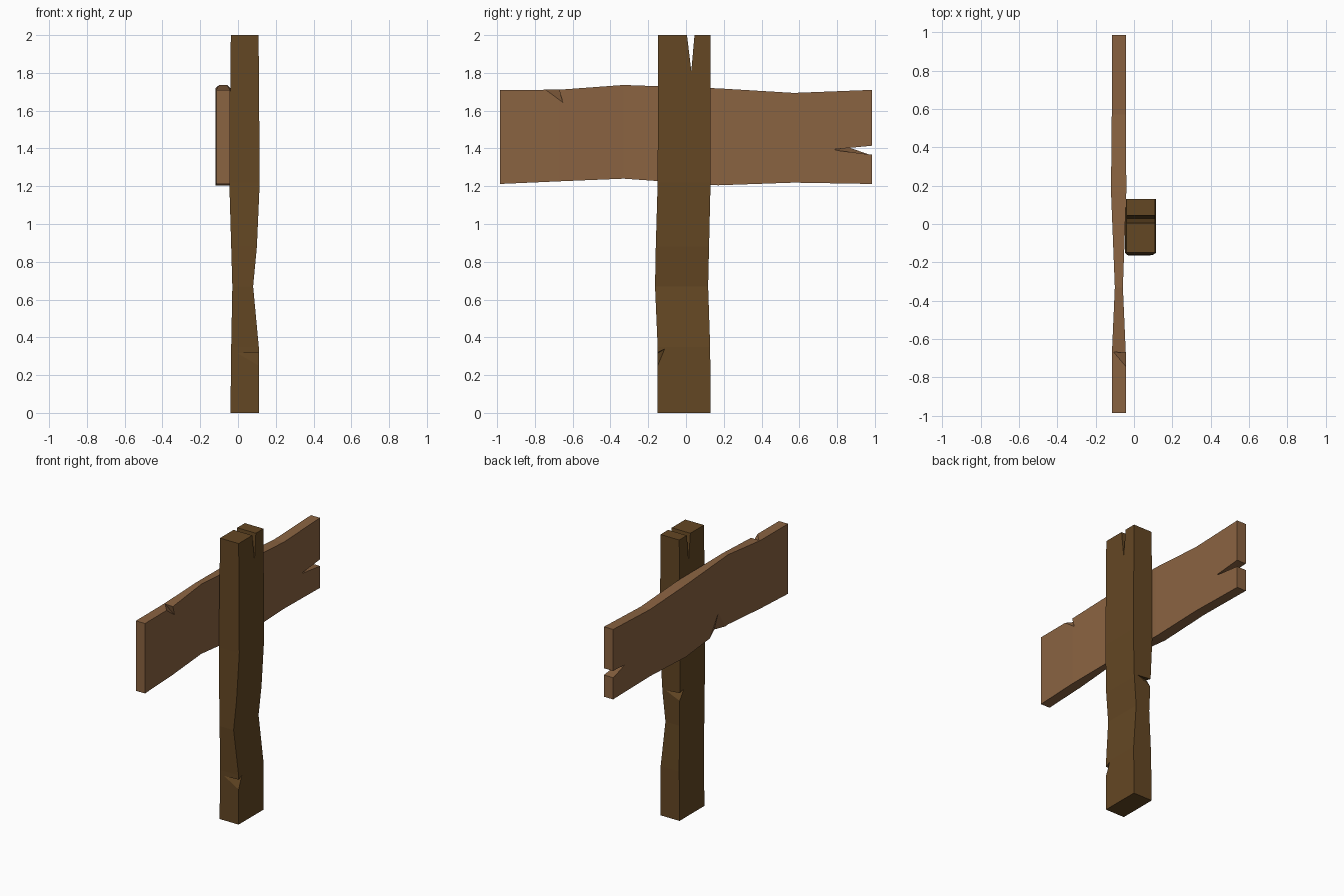
import bpy, bmesh

if "Cube" in bpy.data.objects:
    bpy.data.objects.remove(bpy.data.objects["Cube"])


def material(name, rgb):
    m = bpy.data.materials.new(name)
    m.diffuse_color = (*rgb, 1)
    m.use_nodes = True
    m.node_tree.nodes["Principled BSDF"].inputs["Base Color"].default_value = m.diffuse_color
    return m


def mesh_object(name, bm):
    bmesh.ops.recalc_face_normals(bm, faces=bm.faces)
    me = bpy.data.meshes.new(name)
    bm.to_mesh(me)
    bm.free()
    ob = bpy.data.objects.new(name, me)
    bpy.context.collection.objects.link(ob)
    return ob


def beam(name, rings, mat):
    """Loft four-cornered rings into a closed beam."""
    bm = bmesh.new()
    loops = [[bm.verts.new(p) for p in ring] for ring in rings]
    for a, b in zip(loops, loops[1:]):
        for i in range(4):
            j = (i + 1) % 4
            bm.faces.new((a[i], a[j], b[j], b[i]))
    bm.faces.new(loops[0])
    bm.faces.new(loops[-1])
    ob = mesh_object(name, bm)
    ob.data.materials.append(mat)
    return ob


def chip(ob, points):
    """Cut the convex hull of the points out of a beam."""
    bm = bmesh.new()
    bmesh.ops.convex_hull(bm, input=[bm.verts.new(p) for p in points])
    cutter = mesh_object("chip_cutter", bm)
    cutter.hide_render = True
    cutter.data.materials.append(ob.data.materials[0])
    mod = ob.modifiers.new("chip", 'BOOLEAN')
    mod.operation, mod.solver, mod.object = 'DIFFERENCE', 'EXACT', cutter
    dg = bpy.context.evaluated_depsgraph_get()
    cut = bpy.data.meshes.new_from_object(ob.evaluated_get(dg))
    ob.modifiers.clear()
    ob.data = cut
    bpy.data.objects.remove(cutter)


dark_wood = material("dark_wood", (0.127, 0.063, 0.017))
light_wood = material("light_wood", (0.255, 0.125, 0.053))

# Upright post: z, x range, y range
post_rings = [
    (0.00, -0.040, 0.110, -0.150, 0.130),
    (0.35, -0.036, 0.110, -0.150, 0.128),
    (0.67, -0.030, 0.080, -0.164, 0.117),
    (0.88, -0.036, 0.100, -0.160, 0.122),
    (1.22, -0.046, 0.115, -0.150, 0.130),
    (2.00, -0.038, 0.109, -0.148, 0.131),
]
post = beam("post", [[(a, c, z), (b, c, z), (b, d, z), (a, d, z)]
                     for z, a, b, c, d in post_rings], dark_wood)

# Split in the post top, then chips on its front and back corners
chip(post, [(x, y, z) for x in (-0.1, 0.2)
            for y, z in ((0.004, 2.01), (0.046, 2.01), (0.028, 1.81))])
chip(post, [(0.12, -0.16, 0.22), (0.12, -0.16, 0.315),
            (0.12, -0.11, 0.34), (-0.035, -0.16, 0.31)])
chip(post, [(-0.05, 0.135, 0.82), (-0.05, 0.135, 0.905),
            (-0.05, 0.075, 0.92), (0.105, 0.135, 0.89)])

# Sign board: y, x range, z range
board_rings = [
    (-0.985, -0.115, -0.043, 1.212, 1.710),
    (-0.670, -0.115, -0.043, 1.226, 1.711),
    (-0.330, -0.100, -0.058, 1.240, 1.736),
    (0.170, -0.120, -0.040, 1.205, 1.718),
    (0.570, -0.116, -0.042, 1.219, 1.694),
    (0.985, -0.115, -0.043, 1.212, 1.710),
]
board = beam("board", [[(a, y, c), (b, y, c), (b, y, d), (a, y, d)]
                       for y, a, b, c, d in board_rings], light_wood)

# Slit in the board end, nick in the top edge, chip in the lower rear edge
chip(board, [(-0.13, 1.0, 1.365), (-0.13, 1.0, 1.415), (-0.13, 0.87, 1.41),
             (-0.03, 1.0, 1.365), (-0.03, 1.0, 1.415), (-0.03, 0.77, 1.393)])
chip(board, [(-0.035, -0.765, 1.72), (-0.035, -0.675, 1.72),
             (-0.035, -0.65, 1.635), (-0.115, -0.67, 1.72)])
chip(board, [(-0.125, -0.05, 1.19), (-0.11, -0.34, 1.21),
             (-0.115, -0.21, 1.40), (-0.05, -0.23, 1.19)])
